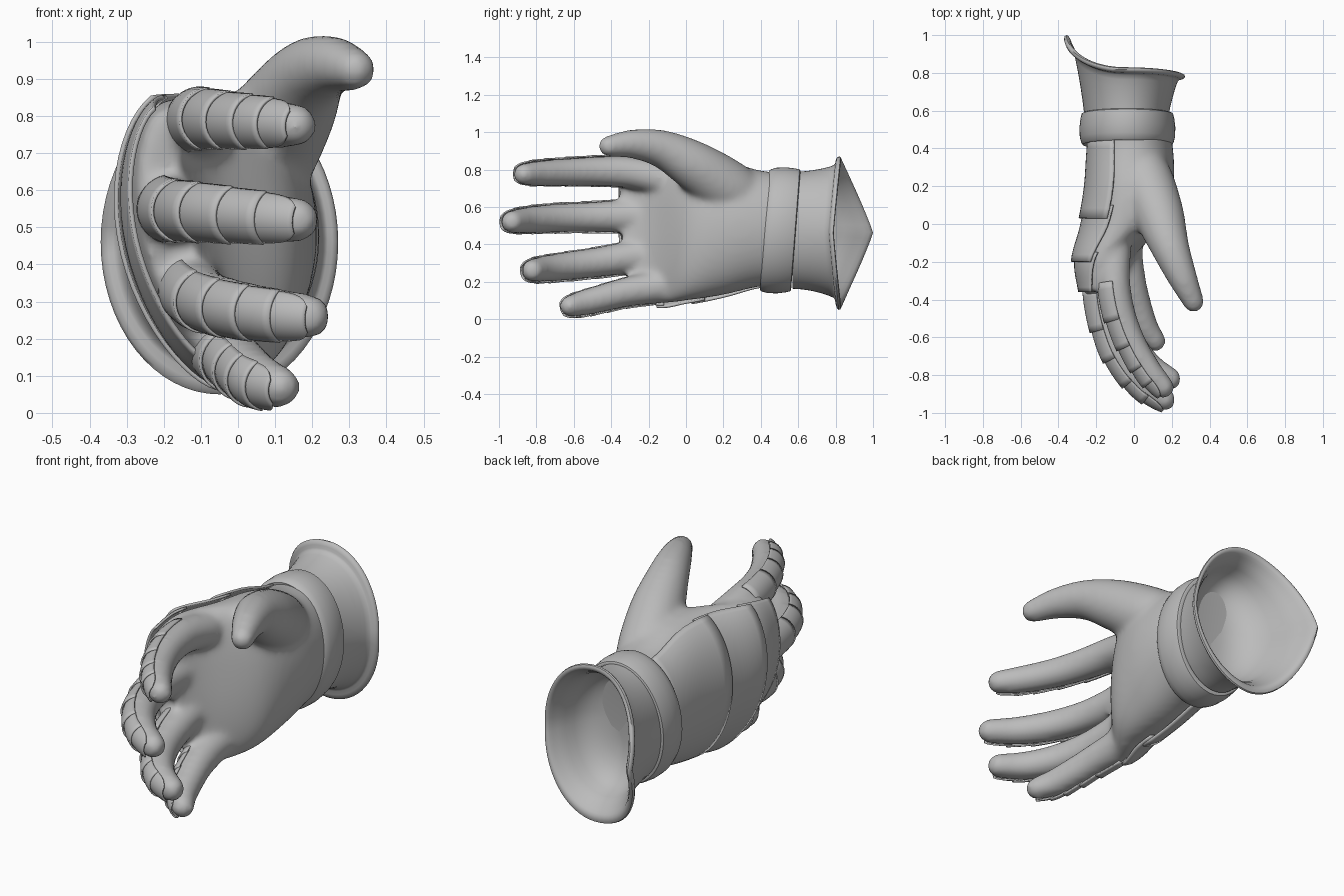
import bpy, bmesh, math
from mathutils import Vector

if "Cube" in bpy.data.objects:
    bpy.data.objects.remove(bpy.data.objects["Cube"])

grey = bpy.data.materials.new("steel grey")
grey.diffuse_color = (0.5, 0.5, 0.5, 1)
grey.use_nodes = True
grey.node_tree.nodes["Principled BSDF"].inputs["Base Color"].default_value = grey.diffuse_color


def finish(name, bm, angle=40):
    bmesh.ops.recalc_face_normals(bm, faces=bm.faces)
    me = bpy.data.meshes.new(name)
    bm.to_mesh(me)
    bm.free()
    me.materials.append(grey)
    ob = bpy.data.objects.new(name, me)
    bpy.context.collection.objects.link(ob)
    bpy.ops.object.select_all(action='DESELECT')
    ob.select_set(True)
    bpy.context.view_layer.objects.active = ob
    bpy.ops.object.shade_smooth_by_angle(angle=math.radians(angle))
    return ob


def skin(bm, rings, closed=True, caps=True):
    """Bridge rows of points with quads."""
    rows = [[bm.verts.new(p) for p in r] for r in rings]
    n = len(rows[0])
    for a, b in zip(rows, rows[1:]):
        for i in range(n if closed else n - 1):
            j = (i + 1) % n
            bm.faces.new((a[i], a[j], b[j], b[i]))
    if closed and caps:
        bm.faces.new(rows[0])
        bm.faces.new(rows[-1])


def spline(pts, u):
    """Smooth interpolation through tuples, u from 0 to 1."""
    s = min(max(u, 0), 1) * (len(pts) - 1)
    i = min(int(s), len(pts) - 2)
    f = s - i
    p = [pts[min(max(k, 0), len(pts) - 1)] for k in (i - 1, i, i + 1, i + 2)]
    return [b + 0.5 * f * (c - a + f * (2 * a - 5 * b + 4 * c - d + f * (3 * (b - c) + d - a)))
            for a, b, c, d in zip(*p)]


# Hand body sections every 0.2 from y=0.6 to y=-0.4: cx, rx, cz, rz, bend, shear
BODY = [(-.03, .20, .48, .30, 0, 0), (-.015, .222, .485, .31, 0, 0),
        (-.015, .222, .49, .36, 0.05, .02), (-.055, .20, .48, .38, .2, .09),
        (-.165, .12, .467, .38, .38, .18), (-.195, .055, .487, .32, .5, .2)]


def body_point(y, a, off=0):
    cx, rx, cz, rz, bend, shear = spline(BODY, (0.6 - y))
    c, s = math.cos(a), math.sin(a)
    # the little finger side stops nearer to the wrist
    sweep = .08 * max(0, -s) ** 2 * min(max(-y / .36, 0), 1)
    c = math.copysign(abs(c) ** 0.92, c)
    dz = (rz + off * .7) * s
    return Vector((cx - (rx + off) * c + bend * dz * dz - shear * dz, y + sweep, cz + dz))


# Digits: x, y, z, radius along the centre line
DIGITS = {
    "index": ([(-.10, -.12, .75, .088), (-.105, -.30, .785, .086), (-.07, -.48, .79, .080),
               (-.005, -.64, .785, .075), (.075, -.77, .78, .070), (.155, -.865, .775, .060)], .12),
    "middle": ([(-.17, -.15, .56, .090), (-.18, -.33, .55, .089), (-.145, -.53, .545, .081),
                (-.075, -.70, .54, .078), (.035, -.84, .53, .072), (.16, -.930, .52, .062)], 0),
    "ring": ([(-.13, -.12, .36, .090), (-.125, -.28, .335, .088), (-.085, -.47, .305, .081),
              (-.015, -.63, .285, .077), (.08, -.75, .27, .072), (.19, -.82, .26, .062)], -.15),
    "little": ([(-.04, -.02, .20, .090), (-.04, -.17, .17, .088), (-.012, -.32, .145, .080),
                (.022, -.44, .115, .075), (.06, -.545, .088, .070), (.113, -.62, .07, .058)], -.25),
    "thumb": ([(.0, .42, .60, .10), (.05, .25, .685, .15), (.128, .06, .81, .136),
               (.19, -.12, .907, .104), (.255, -.28, .937, .080), (.315, -.412, .925, .058)], 0),
}


def frame(pts, u, tilt=0):
    """Centre, radius, tangent, back direction and side direction on a digit."""
    x, y, z, r = spline(pts, u)
    t = (Vector(spline(pts, min(u + .02, 1))[:3]) - Vector(spline(pts, max(u - .02, 0))[:3])).normalized()
    back = Vector((t.y, -t.x, 0)).normalized()
    up = t.cross(back).normalized()
    if up.z < 0:
        up = -up
    b = back * math.cos(tilt) + up * math.sin(tilt)
    return Vector((x, y, z)), r, t, b, up * math.cos(tilt) - back * math.sin(tilt)


# Glove hand: palm and digits fused into one soft surface
bm = bmesh.new()
angles = [i * math.tau / 40 for i in range(40)]
skin(bm, [[body_point(.56 - .04 * k, a) for a in angles] for k in range(24)])
for pts, tilt in DIGITS.values():
    rings = []
    for k in range(25):
        c, r, t, b, s = frame(pts, k / 24)
        rings.append([c + (b * math.cos(a) + s * math.sin(a)) * r for a in angles[::2]])
    for k in range(1, 6):
        q = k * math.pi / 2 / 5.3
        rings.append([c + t * r * math.sin(q) + (b * math.cos(a) + s * math.sin(a)) * r * math.cos(q)
                      for a in angles[::2]])
    skin(bm, rings)
hand = finish("glove_hand", bm, 180)
m = hand.modifiers.new("fuse", 'REMESH')
m.mode = 'VOXEL'
m.voxel_size = 0.014
m.use_smooth_shade = True
m = hand.modifiers.new("soften", 'SMOOTH')
m.factor = 0.5
m.iterations = 22


def shell(name, rows, thick):
    bm = bmesh.new()
    skin(bm, rows, closed=False)
    ob = finish(name, bm, 35)
    m = ob.modifiers.new("thickness", 'SOLIDIFY')
    m.thickness = thick
    m.offset = 0
    return ob


# Overlapping plates on the back of the hand: y start, y end, offsets, arc
for i, (y0, y1, o0, o1, lo, hi) in enumerate([
        (.46, .03, .004, .034, -1.4, 1.2), (.10, -.20, .014, .034, -1.45, 1.25),
        (-.15, -.36, .014, .022, -1.45, 1.35)]):
    rows = []
    for k in range(9):
        f = k / 8
        rows.append([body_point(y0 + (y1 - y0) * f, lo + (hi - lo) * j / 24, o0 + (o1 - o0) * f)
                     for j in range(25)])
    shell("back_plate_%d" % (i + 1), rows, .012)

# Overlapping finger plates, the last one rounded over the tip
for name, (pts, tilt) in DIGITS.items():
    if name == "thumb":
        continue
    cuts = [.24, .42, .59, .75, .88, 1.0]
    for n in range(5):
        rows = []
        last = n == 4
        for k in range(7):
            f = k / 6
            u = cuts[n] - .03 + (cuts[n + 1] - cuts[n] + .03) * f
            c, r, t, b, s = frame(pts, u, tilt)
            if last:
                c = c + t * r * .4 * f
            arc = 1.4 - .25 * u - (.5 * f ** 3 if last else 0)
            row = []
            for j in range(-8, 9):
                a = arc * j / 8
                # flare on the back of the finger, hugging at the sides
                rad = r + .002 + (.013 * f - (.017 * f * f if last else 0)) * math.cos(a)
                row.append(c + (b * math.cos(a) + s * math.sin(a)) * rad)
            rows.append(row)
        shell("%s_plate_%d" % (name, n + 1), rows, .008)


def oval(cx, rx, cz, rz, yf, n=64):
    out = []
    for i in range(n):
        a = math.tau * i / n
        out.append((cx - rx * math.cos(a), yf(a), cz + rz * math.sin(a)))
    return out


# Wrist band, bulged, with stepped edges
band = [(.445, -.03), (.44, .004), (.45, .012), (.48, .020), (.53, .022), (.58, .016),
        (.603, .010), (.607, .002), (.60, -.03)]
bm = bmesh.new()
skin(bm, [oval(-.035, .232 + o, .475, .315 + o, lambda a, y=y: y - .02 + .025 * math.sin(a))
          for y, o in band])
finish("wrist_band", bm)


# Flared cuff with a rolled rim and a bowl inside, peaked at the back of the hand
def rim_y(a):
    s = abs(math.sin(a)) ** 1.1
    return 1.0 - .17 * s if math.cos(a) > 0 else .79 + .04 * s


cuff = []
outer = [(0, 0), (.2, .1), (.4, .22), (.6, .36), (.75, .48), (.85, .58), (.875, .68), (.885, .82)]
roll = [(.91, .94), (.95, 1.0), (.985, .98), (1.0, .9), (.99, .8), (.96, .71)]
inner = [(.9, .62), (.8, .43), (.65, .2), (.45, -.02), (.28, -.3), (.15, -.7), (.07, -1.2),
         (.03, -1.7), (.02, -2.15)]
for f, g in outer + roll + inner:
    gz = g ** 1.5 if g > 0 else g
    cuff.append(oval(-.04 - .01 * g, .222 + .098 * g, .475 - .015 * gz, .312 + .098 * gz,
                     lambda a, f=f: .57 + (rim_y(a) - .57) * f))
bm = bmesh.new()
skin(bm, cuff)
finish("flared_cuff", bm, 50)
